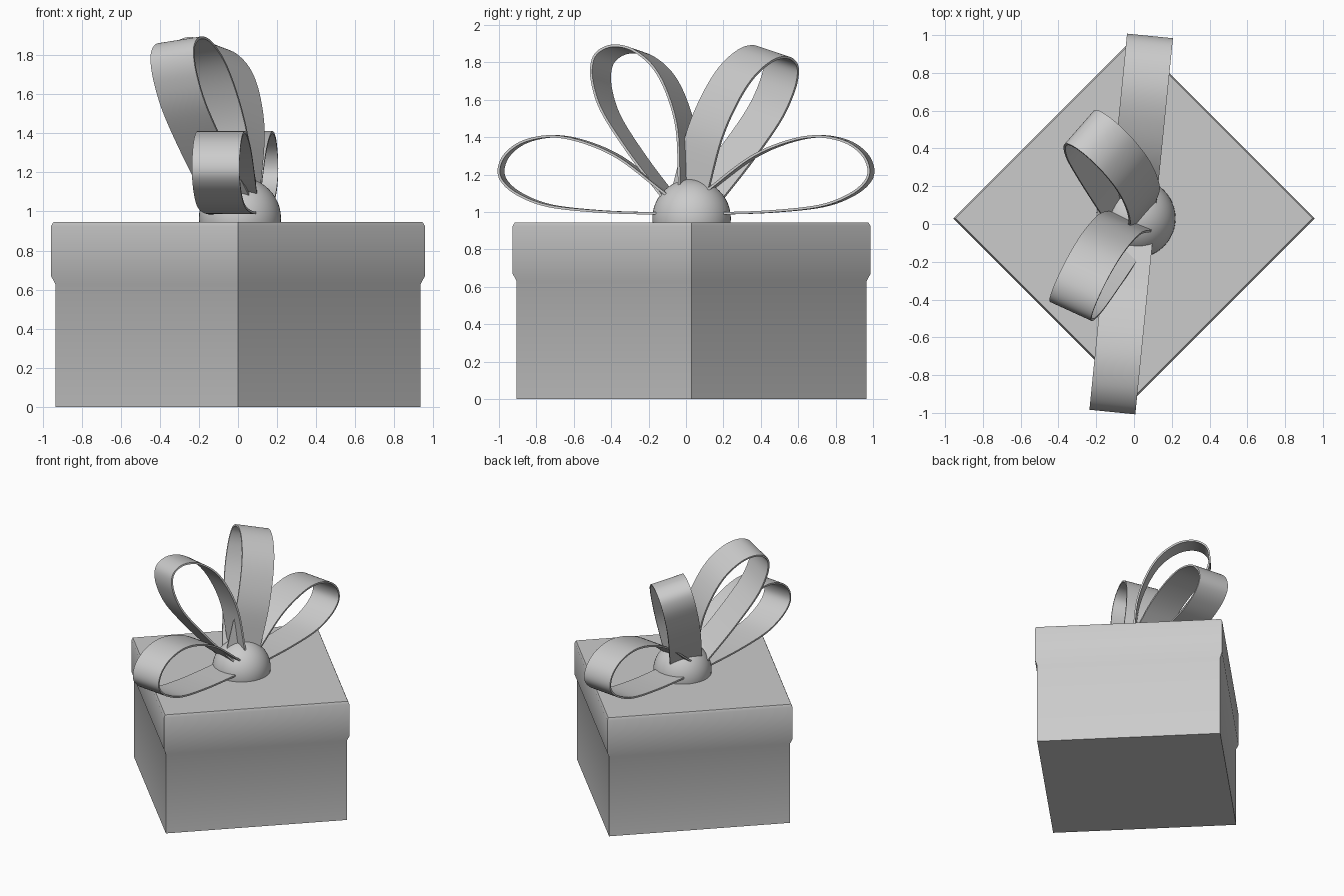
import bpy, bmesh, math
from mathutils import Vector

if "Cube" in bpy.data.objects:
    bpy.data.objects.remove(bpy.data.objects["Cube"], do_unlink=True)

grey = bpy.data.materials.new("plain_grey")
grey.use_nodes = True
COLOUR = (0.6, 0.6, 0.6, 1)
grey.diffuse_color = COLOUR
grey.node_tree.nodes["Principled BSDF"].inputs["Base Color"].default_value = COLOUR


def finish(name, bm, angle):
    """Turn a bmesh into a smooth-shaded object with the grey material."""
    bmesh.ops.recalc_face_normals(bm, faces=bm.faces)
    mesh = bpy.data.meshes.new(name)
    bm.to_mesh(mesh)
    bm.free()
    mesh.materials.append(grey)
    obj = bpy.data.objects.new(name, mesh)
    bpy.context.collection.objects.link(obj)
    bpy.ops.object.select_all(action="DESELECT")
    obj.select_set(True)
    bpy.context.view_layer.objects.active = obj
    bpy.ops.object.shade_smooth_by_angle(angle=math.radians(angle))
    return obj


def square_stack(name, levels):
    """Closed square body with corners on the axes, from (corner radius, z) levels."""
    bm = bmesh.new()
    rings = []
    for r, z in levels:
        rings.append([bm.verts.new((r * math.cos(k * math.pi / 2),
                                    r * math.sin(k * math.pi / 2), z)) for k in range(4)])
    for low, high in zip(rings, rings[1:]):
        for k in range(4):
            j = (k + 1) % 4
            bm.faces.new((low[k], low[j], high[j], high[k]))
    bm.faces.new(rings[0][::-1])
    bm.faces.new(rings[-1])
    obj = finish(name, bm, 50)
    obj.location.y = 0.03
    return obj


# Box with its flared, slightly bevelled lid
square_stack("gift_box", [(0.935, 0), (0.935, 0.63), (0.957, 0.67),
                          (0.957, 0.925), (0.945, 0.945)])

# Round knot in the middle of the bow
bm = bmesh.new()
bmesh.ops.create_uvsphere(bm, u_segments=48, v_segments=24, radius=0.21)
knot = finish("bow_knot", bm, 40)
knot.location = (0.01, 0.03, 0.965)

# Side profile of one ribbon loop: (distance outward, height)
PROFILE = [(0.02, 0), (0.18, 0), (0.46, 0.01), (0.73, 0.04), (0.89, 0.1), (0.975, 0.17),
           (0.993, 0.24), (0.955, 0.32), (0.86, 0.385), (0.71, 0.412), (0.54, 0.38),
           (0.35, 0.295), (0.14, 0.135), (0.03, 0.05)]


def smooth_path(points, steps=6):
    """Catmull-Rom curve through the points."""
    p = [Vector(q) for q in points]
    p = [p[0]] + p + [p[-1]]
    path = []
    for a, b, c, d in zip(p, p[1:], p[2:], p[3:]):
        for s in range(steps):
            t = s / steps
            path.append(0.5 * (2 * b + (c - a) * t + (2 * a - 5 * b + 4 * c - d) * t * t
                               + (3 * b - a - 3 * c + d) * t ** 3))
    return path + [p[-1]]


def ribbon_loop(name, origin, outward, across):
    """Sweep the loop profile across the ribbon width in a tilted frame."""
    out = Vector(outward).normalized()
    side = Vector(across)
    side = (side - out * side.dot(out)).normalized()
    up = out.cross(side)
    if up.z < 0:
        up.negate()
    bm = bmesh.new()
    rows = []
    for q in smooth_path(PROFILE):
        mid = Vector(origin) + out * q.x + up * q.y
        rows.append([bm.verts.new(mid + side * w) for w in (-0.122, 0.122)])
    for a, b in zip(rows, rows[1:]):
        bm.faces.new((a[0], a[1], b[1], b[0]))
    obj = finish(name, bm, 40)
    solid = obj.modifiers.new("thickness", "SOLIDIFY")
    solid.thickness = 0.013
    solid.offset = 0
    # keep the ribbon edges crisp once thickened
    bpy.ops.object.modifier_apply(modifier=solid.name)
    bpy.ops.object.shade_smooth_by_angle(angle=math.radians(40))


# Two low loops and two raised loops
ribbon_loop("front_loop", (-0.015, 0, 0.993), (-0.1, -1, 0), (1, -0.1, 0))
ribbon_loop("back_loop", (-0.015, 0, 0.993), (0.1, 1, 0), (1, -0.1, 0))
ribbon_loop("raised_front_loop", (0, 0, 0.97), (-0.38, -0.585, 0.715), (0.89, -0.426, 0.16))
ribbon_loop("raised_back_loop", (0, 0, 0.97), (-0.4, 0.585, 0.705), (0.635, 0.734, -0.238))
